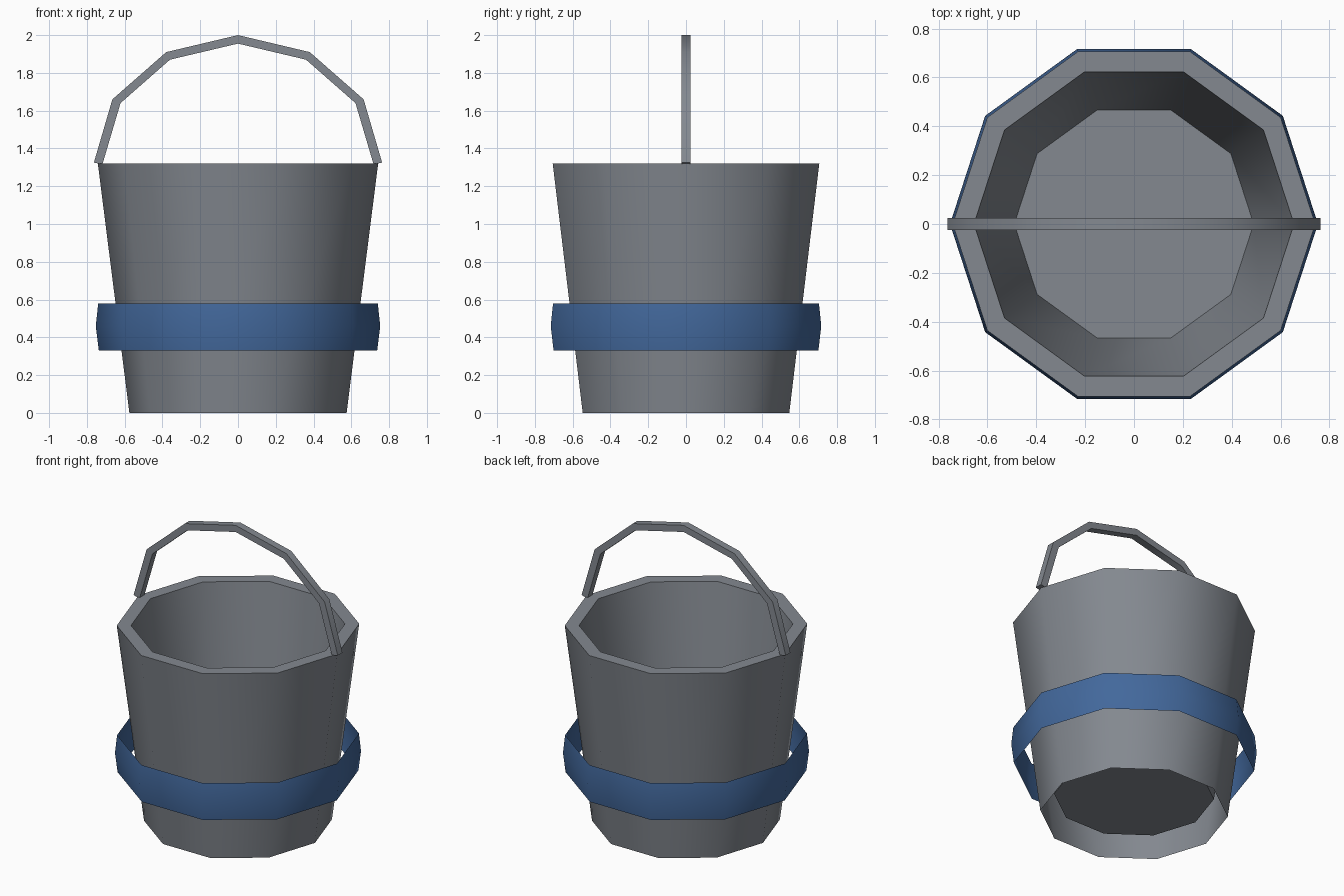
import bpy, bmesh, math

if "Cube" in bpy.data.objects:
    bpy.data.objects.remove(bpy.data.objects["Cube"])

SIDES = 10


def material(name, rgb):
    m = bpy.data.materials.new(name)
    m.diffuse_color = (*rgb, 1)
    m.use_nodes = True
    m.node_tree.nodes["Principled BSDF"].inputs["Base Color"].default_value = m.diffuse_color
    return m


def finish(name, bm, mat):
    me = bpy.data.meshes.new(name)
    bm.to_mesh(me)
    bm.free()
    me.materials.append(mat)
    ob = bpy.data.objects.new(name, me)
    bpy.context.collection.objects.link(ob)
    bpy.ops.object.select_all(action='DESELECT')
    ob.select_set(True)
    bpy.context.view_layer.objects.active = ob
    bpy.ops.object.shade_smooth_by_angle(angle=math.radians(40))
    return ob


def lathe(name, profile, mat, floor=False):
    """Revolve (radius, z) points, listed bottom to top on the outside."""
    bm = bmesh.new()
    rings = []
    for r, z in profile:
        angles = [math.tau * i / SIDES for i in range(SIDES)]
        rings.append([bm.verts.new((r * math.cos(a), r * math.sin(a), z)) for a in angles])
    for low, high in zip(rings, rings[1:]):
        for i in range(SIDES):
            j = (i + 1) % SIDES
            bm.faces.new((low[i], low[j], high[j], high[i]))
    if floor:
        bm.faces.new(rings[-1])
    return finish(name, bm, mat)


grey = material("bucket grey", (0.23, 0.25, 0.28))
blue = material("band blue", (0.055, 0.138, 0.33))

# Tapered bucket: outer skirt, flat rim, inner wall, raised floor
lathe("bucket", [(0.575, 0), (0.742, 1.32), (0.655, 1.32), (0.49, 0.12)], grey, floor=True)

# Thin loose band, slightly bulged
lathe("band", [(0.737, 0.33), (0.753, 0.46), (0.74, 0.58)], blue)

# Faceted arched handle with a square section
half = [((-0.763, 1.325), (-0.718, 1.315)), ((-0.665, 1.66), (-0.622, 1.64)),
        ((-0.38, 1.91), (-0.36, 1.87))]
mirrored = [tuple((-x, z) for x, z in pair) for pair in reversed(half)]
arch = half + [((0, 2.0), (0, 1.955))] + mirrored
bm = bmesh.new()
W = 0.025
sections = [[bm.verts.new(p) for p in ((o[0], -W, o[1]), (o[0], W, o[1]),
                                       (n[0], W, n[1]), (n[0], -W, n[1]))]
            for o, n in arch]
for a, b in zip(sections, sections[1:]):
    for i in range(4):
        j = (i + 1) % 4
        bm.faces.new((a[i], b[i], b[j], a[j]))
bm.faces.new(sections[0])
bm.faces.new(sections[-1][::-1])
bmesh.ops.recalc_face_normals(bm, faces=bm.faces[:])
finish("handle", bm, grey)
